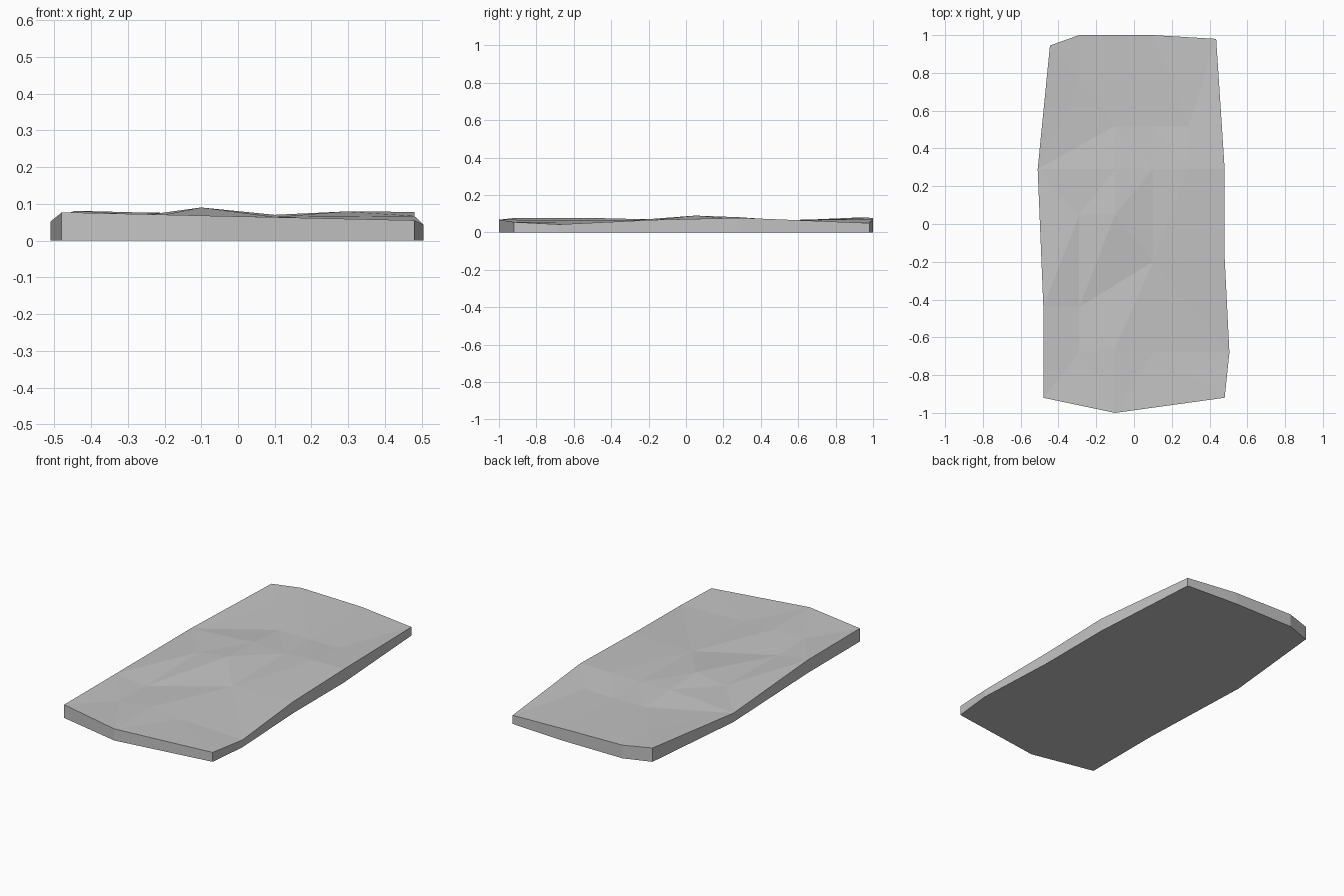
import bpy
import bmesh
from mathutils import Vector
from mathutils.geometry import delaunay_2d_cdt

default_cube = bpy.data.objects.get("Cube")
if default_cube:
    bpy.data.objects.remove(default_cube, do_unlink=True)


def make_material(name, colour):
    material = bpy.data.materials.new(name)
    material.use_nodes = True
    material.diffuse_color = colour
    shader = next(node for node in material.node_tree.nodes
                  if node.type == "BSDF_PRINCIPLED")
    shader.inputs["Base Color"].default_value = colour
    shader.inputs["Roughness"].default_value = 0.9
    return material


# Rim of the slab, anticlockwise from the front corner: x, y, height
rim = [
    (-.48, -.92, .077), (-.1, -1, .068), (.48, -.92, .055), (.505, -.68, .043),
    (.48, -.18, .067), (.48, .29, .078), (.435, .98, .05), (.1, 1, .07),
    (-.29, 1, .077), (-.445, .945, .081), (-.51, .29, .052), (-.48, -.44, .076),
]

# Chipped bumps and hollows on the upper face
bumps = {
    "back_shoulder": (-.29, .76, .072),
    "back_centre": (-.1, .76, .07),
    "back_hollow": (-.1, .52, .065),
    "back_dip": (.1, .52, .063),
    "back_slope": (.29, .52, .066),
    "ridge_right": (-.1, .29, .081),
    "ridge_centre": (.1, .29, .07),
    "ridge_left": (.29, .29, .079),
    "middle_hollow": (-.29, .05, .064),
    "peak": (-.1, .05, .09),
    "middle_slope": (.1, -.2, .064),
    "chip_hollow": (-.29, -.44, .053),
    "chip_edge": (-.1, -.66, .067),
    "front_dip": (.1, -.68, .056),
    "front_hollow": (-.29, -.68, .06),
}

# Creases that must stay as edges between the facets
creases = [
    ("chip_hollow", "middle_slope"), ("middle_slope", "chip_edge"),
    ("chip_edge", "chip_hollow"), ("chip_hollow", "peak"),
    ("peak", "middle_slope"), ("middle_hollow", "ridge_right"),
    ("ridge_right", "ridge_centre"), ("ridge_centre", "ridge_left"),
    ("back_hollow", "back_dip"), ("back_dip", "back_slope"),
    ("back_shoulder", "back_centre"), ("back_centre", "back_hollow"),
    ("chip_hollow", "front_hollow"),
]


def build_slab(name, material):
    points = rim + list(bumps.values())
    index = {key: len(rim) + i for i, key in enumerate(bumps)}
    edges = [(i, (i + 1) % len(rim)) for i in range(len(rim))]
    edges += [(index[a], index[b]) for a, b in creases]
    flat = [Vector(p[:2]) for p in points]
    _, _, faces, origins, _, _ = delaunay_2d_cdt(flat, edges, [], 1, 1e-5)

    bm = bmesh.new()
    top = [bm.verts.new(p) for p in points]
    base = [bm.verts.new((x, y, 0)) for x, y, _ in rim]

    # Faceted upper face
    for face in faces:
        bm.faces.new([top[origins[i][0]] for i in face])

    # Upright sides and flat underside
    for i in range(len(rim)):
        j = (i + 1) % len(rim)
        bm.faces.new((base[i], base[j], top[j], top[i]))
    bm.faces.new(base[::-1])
    bmesh.ops.recalc_face_normals(bm, faces=bm.faces)

    mesh = bpy.data.meshes.new(name)
    bm.to_mesh(mesh)
    bm.free()
    mesh.materials.append(material)
    slab = bpy.data.objects.new(name, mesh)
    bpy.context.collection.objects.link(slab)
    return slab


stone = make_material("stone_grey", (.55, .55, .55, 1))
build_slab("stone_slab", stone)
